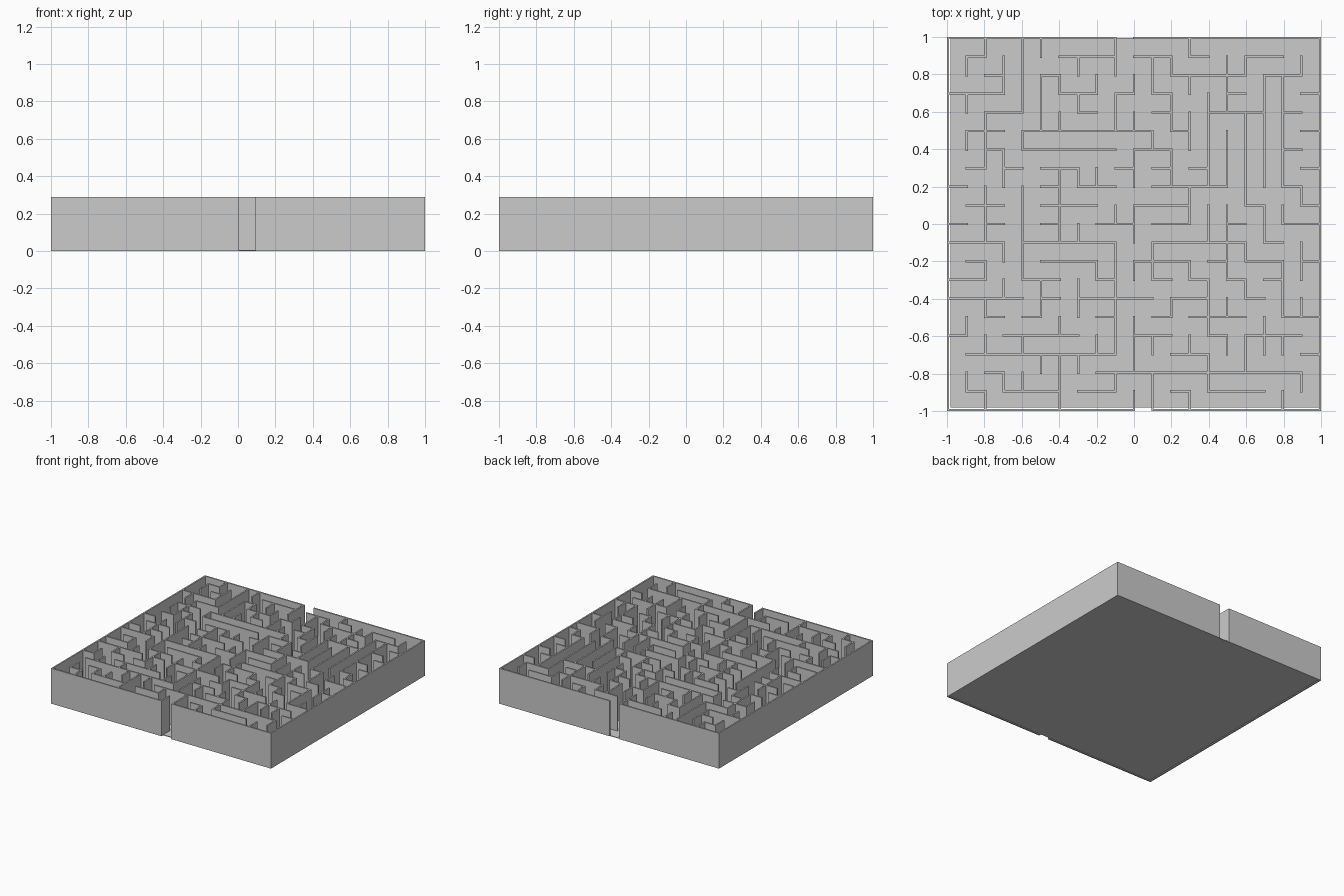
import bpy, bmesh

if "Cube" in bpy.data.objects:
    bpy.data.objects.remove(bpy.data.objects["Cube"])

N = 20                 # cells per side
T = 0.012              # wall thickness
H = 0.29               # wall height
STEP = (2 - T) / N     # cell pitch

# Maze plan: each inner grid post, from back row to front row, sends one
# wall panel to its neighbour: u = back, d = front, l = left, r = right
PLAN = [
    "ruduurrrurrdulddlld",
    "urdudludududrrrlrdl".replace("dudrrrl", "durrrdl"),
    "llludulldluluddludr",
    "urruddulddrudrrrudl",
    "rulrrrrrrrduluduudr",
    "uululllllrrduuduudl",
    "ruulrdldrurdruduudr",
    "ldudrdullurrruluurd",
    "rdldrdlldrrrudduldr",
    "ldldrddrrurruddlurr",
    "lllrrrrrdurrrrrduld",
    "rduurrrddrullrurrdr",
    "lldulldrduululullrdu".replace("ulull", "ulul"),
    "llllulrrdllrruduldd",
    "dulrudurddrurulldrr",
    "ldrdllldddllduldlll",
    "rrrrrdllldurrduduur",
    "drddudurrrdllllllll",
    "rdrrrdrruddrdullldu",
]
DIRS = {"u": (0, 1), "d": (0, -1), "l": (-1, 0), "r": (1, 0)}


def add_box(bm, x0, x1, y0, y1, z0, z1):
    for v in bmesh.ops.create_cube(bm, size=1)["verts"]:
        v.co = (x1 if v.co.x > 0 else x0,
                y1 if v.co.y > 0 else y0,
                z1 if v.co.z > 0 else z0)


def make_object(name, bm):
    mesh = bpy.data.meshes.new(name)
    bm.to_mesh(mesh)
    bm.free()
    obj = bpy.data.objects.new(name, mesh)
    bpy.context.collection.objects.link(obj)
    return obj


def runs(steps):
    # Join consecutive unit panels into (start, end) runs
    out = []
    for s in sorted(steps):
        if out and out[-1][1] == s:
            out[-1][1] = s + 1
        else:
            out.append([s, s + 1])
    return out


def pos(i):
    return -1 + T / 2 + i * STEP


def build_walls(name, horizontal, vertical):
    bm = bmesh.new()
    h = T / 2
    for line, steps in horizontal.items():
        for a, b in runs(steps):
            add_box(bm, pos(a) - h, pos(b) + h, pos(line) - h, pos(line) + h, 0, H)
    for line, steps in vertical.items():
        for a, b in runs(steps):
            add_box(bm, pos(line) - h, pos(line) + h, pos(a) - h, pos(b) + h, 0, H)
    return make_object(name, bm)


# Inner walls from the plan
horizontal, vertical = {}, {}
for row, text in enumerate(PLAN):
    y = N - 1 - row
    for col, c in enumerate(text):
        x = col + 1
        dx, dy = DIRS[c]
        if dx:
            horizontal.setdefault(y, set()).add(min(x, x + dx))
        else:
            vertical.setdefault(x, set()).add(min(y, y + dy))
build_walls("inner_walls", horizontal, vertical)

# Outer walls, with an entrance in front and an exit at the back
full = set(range(N))
build_walls("outer_walls", {0: full - {10}, N: full - {9}}, {0: full, N: full})

# Floor slab, slightly inset at the front and left
bm = bmesh.new()
add_box(bm, -0.98, 0.995, -0.98, 0.995, 0, 0.005)
make_object("floor", bm)
